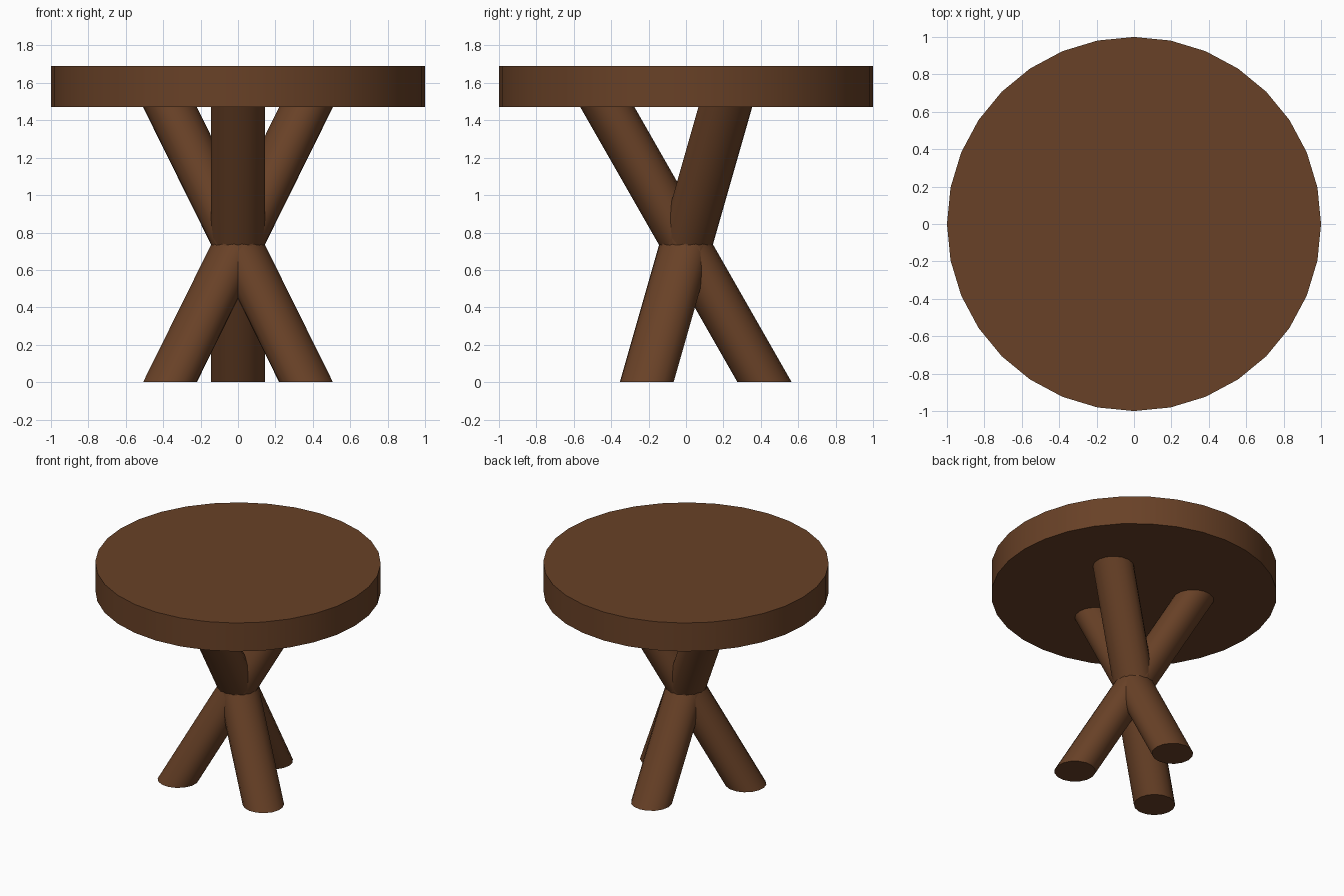
import bpy, bmesh, math
from mathutils import Matrix

if "Cube" in bpy.data.objects:
    bpy.data.objects.remove(bpy.data.objects["Cube"])

wood = bpy.data.materials.new("dark_brown_wood")
wood.diffuse_color = (0.14, 0.053, 0.02, 1)
wood.use_nodes = True
wood.node_tree.nodes["Principled BSDF"].inputs["Base Color"].default_value = wood.diffuse_color


def cylinder(name, sides, radius, z0, z1, shear=(0, 0), turn=0):
    """Upright cylinder, sheared sideways about its middle height."""
    bm = bmesh.new()
    bmesh.ops.create_cone(bm, cap_ends=True, segments=sides, radius1=radius,
                          radius2=radius, depth=z1 - z0,
                          matrix=Matrix.Rotation(turn, 4, 'Z'))
    for v in bm.verts:
        v.co.x += shear[0] * v.co.z
        v.co.y += shear[1] * v.co.z
        v.co.z += (z0 + z1) / 2
    mesh = bpy.data.meshes.new(name)
    bm.to_mesh(mesh)
    bm.free()
    mesh.materials.append(wood)
    obj = bpy.data.objects.new(name, mesh)
    bpy.context.collection.objects.link(obj)
    bpy.ops.object.select_all(action='DESELECT')
    obj.select_set(True)
    bpy.context.view_layer.objects.active = obj
    bpy.ops.object.shade_smooth_by_angle(angle=math.radians(40))


# Round top
UNDERSIDE, TOP = 1.47, 1.69
cylinder("tabletop", 32, 1.0, UNDERSIDE, TOP)

# Three slanted legs crossing at mid height, feet 120 degrees apart
SPREAD = 0.42
for i, name in enumerate(("back_leg", "front_left_leg", "front_right_leg")):
    a = math.radians(90 + 120 * i)
    slope = -2 * SPREAD / UNDERSIDE
    cylinder(name, 16, 0.145, 0, UNDERSIDE,
             (slope * math.cos(a), slope * math.sin(a)), a)
